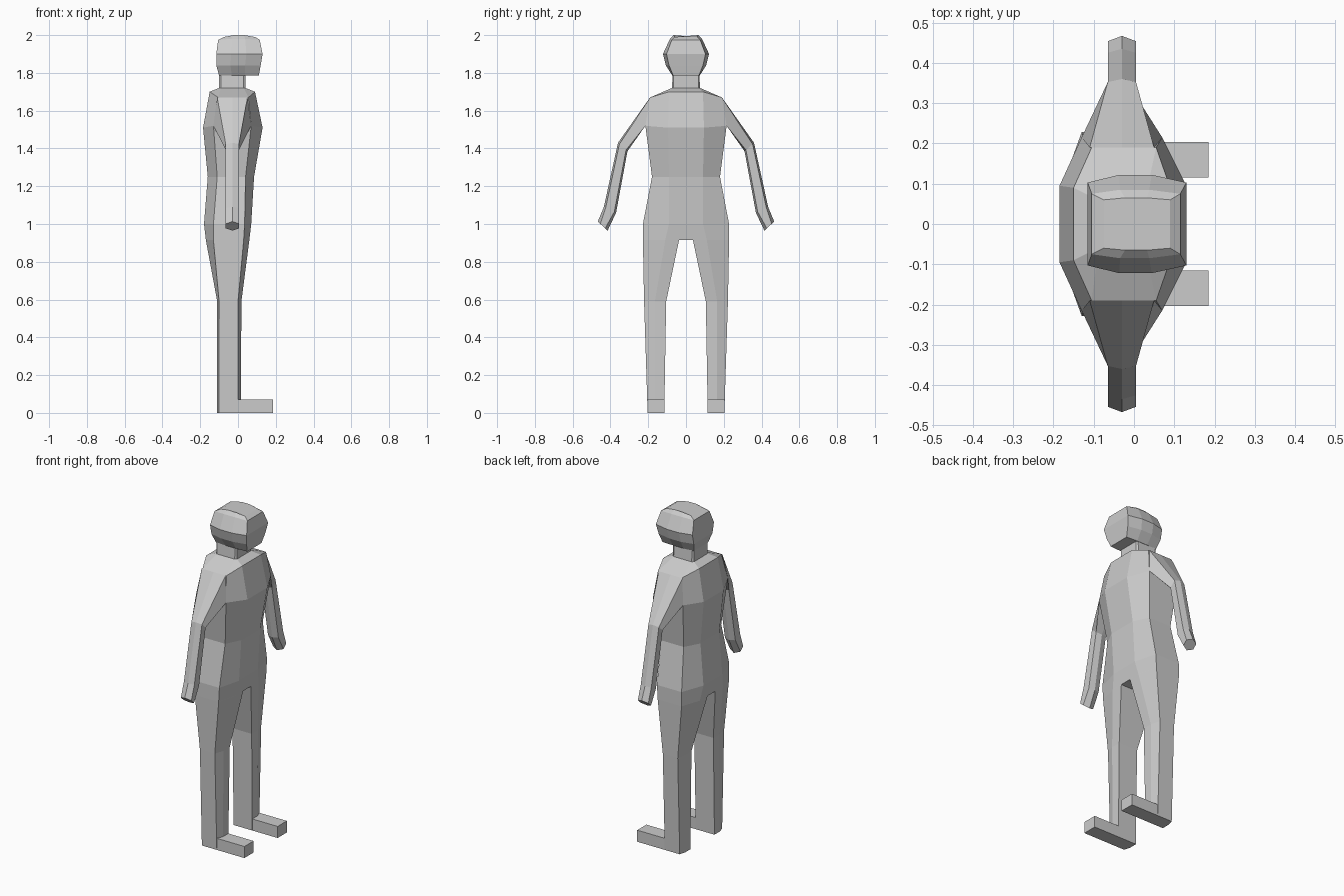
import bpy, bmesh

if "Cube" in bpy.data.objects:
    bpy.data.objects.remove(bpy.data.objects["Cube"])


def loft(name, rings, start=True, end=True, mirror=False):
    """Skin a list of equal-length point rings, optionally mirrored across y."""
    bm = bmesh.new()
    loops = [[bm.verts.new(p) for p in r] for r in rings]
    n = len(rings[0])
    for a, b in zip(loops, loops[1:]):
        for i in range(n):
            j = (i + 1) % n
            bm.faces.new((a[i], a[j], b[j], b[i]))
    if start:
        bm.faces.new(loops[0][::-1])
    if end:
        bm.faces.new(loops[-1])
    bmesh.ops.recalc_face_normals(bm, faces=bm.faces)
    # walls lying on the mirror plane are internal
    inner = [f for f in bm.faces if all(abs(v.co.y) < 1e-4 for v in f.verts)]
    bmesh.ops.delete(bm, geom=inner, context='FACES')
    me = bpy.data.meshes.new(name)
    bm.to_mesh(me)
    bm.free()
    ob = bpy.data.objects.new(name, me)
    bpy.context.collection.objects.link(ob)
    if mirror:
        m = ob.modifiers.new("mirror", 'MIRROR')
        m.use_axis = (False, True, False)
    return ob


def full(half):
    """Complete a half cross-section (y > 0) to a closed symmetric ring."""
    return half + [(x, -y, z) for x, y, z in reversed(half)]


def trunk(front, back, yf, zc, sf, sb, side, zs):
    return full([(front, yf, zc), (sf, side, zs), (-0.03, side, zs),
                 (sb, side, zs), (back, yf, zc)])


# Torso with neck
loft("torso", [
    trunk(0.04, -0.10, 0.065, 1.79, 0.03, -0.09, 0.07, 1.79),
    trunk(0.04, -0.10, 0.065, 1.72, 0.03, -0.09, 0.075, 1.72),
    trunk(0.09, -0.15, 0.09, 1.70, 0.055, -0.105, 0.19, 1.67),
    trunk(0.13, -0.185, 0.095, 1.51, 0.07, -0.13, 0.215, 1.52),
    trunk(0.085, -0.16, 0.09, 1.25, 0.04, -0.11, 0.18, 1.25),
    trunk(0.07, -0.18, 0.09, 1.0, 0.035, -0.13, 0.228, 1.0),
], start=False, end=False)


# Head
def skull(x0, x1, yc, ym, z, zm):
    w = x1 - x0
    return full([(x1, yc, z), (x0 + 0.65 * w, ym, zm),
                 (x0 + 0.32 * w, ym, zm), (x0, yc, z)])


loft("head", [
    skull(-0.10, 0.11, 0.068, 0.072, 1.785, 1.785),
    skull(-0.115, 0.12, 0.09, 0.107, 1.84, 1.84),
    skull(-0.115, 0.13, 0.103, 0.122, 1.90, 1.90),
    skull(-0.105, 0.115, 0.075, 0.085, 1.975, 1.98),
    skull(-0.075, 0.09, 0.06, 0.065, 1.99, 2.0),
])


# Arms
def arm_ring(outer, inner, xb, xf, t, taper=0.0):
    def p(x, k):
        return (x, outer[0] + (inner[0] - outer[0]) * k,
                outer[1] + (inner[1] - outer[1]) * k)
    return [p(-0.03, 0), p(xf - taper, t), p(xf, 1 - t), p(-0.03, 1),
            p(xb, 1 - t), p(xb + taper, t)]


loft("arm", [
    arm_ring((0.19, 1.67), (0.215, 1.52), -0.13, 0.07, 0.0, 0.02),
    arm_ring((0.36, 1.43), (0.31, 1.385), -0.065, 0.005, 0.15),
    arm_ring((0.435, 1.09), (0.37, 1.06), -0.065, 0.005, 0.15),
    arm_ring((0.467, 1.013), (0.415, 0.965), -0.065, 0.005, 0.25),
], start=False, mirror=True)


# Legs
def leg_ring(z, f, b, yi, yc, sf, sb, yo):
    return [(f, yi, z), (f, yc, z), (sf, yo, z), (-0.03, yo, z),
            (sb, yo, z), (b, yc, z), (b, yi, z)]


loft("leg", [
    leg_ring(1.0, 0.07, -0.18, 0, 0.09, 0.035, -0.13, 0.228),
    leg_ring(0.915, 0.06, -0.17, 0, 0.11, 0.03, -0.13, 0.228),
    leg_ring(0.914, 0.06, -0.17, 0.037, 0.11, 0.03, -0.13, 0.228),
    leg_ring(0.59, 0.018, -0.11, 0.105, 0.165, 0.0, -0.10, 0.222),
    leg_ring(0.0, 0.015, -0.11, 0.115, 0.165, 0.0, -0.10, 0.203),
], start=False, mirror=True)

# Feet
loft("foot", [[(x, 0.115, 0), (x, 0.203, 0), (x, 0.203, 0.07), (x, 0.115, 0.07)]
              for x in (-0.03, 0.185)], start=False, mirror=True)
